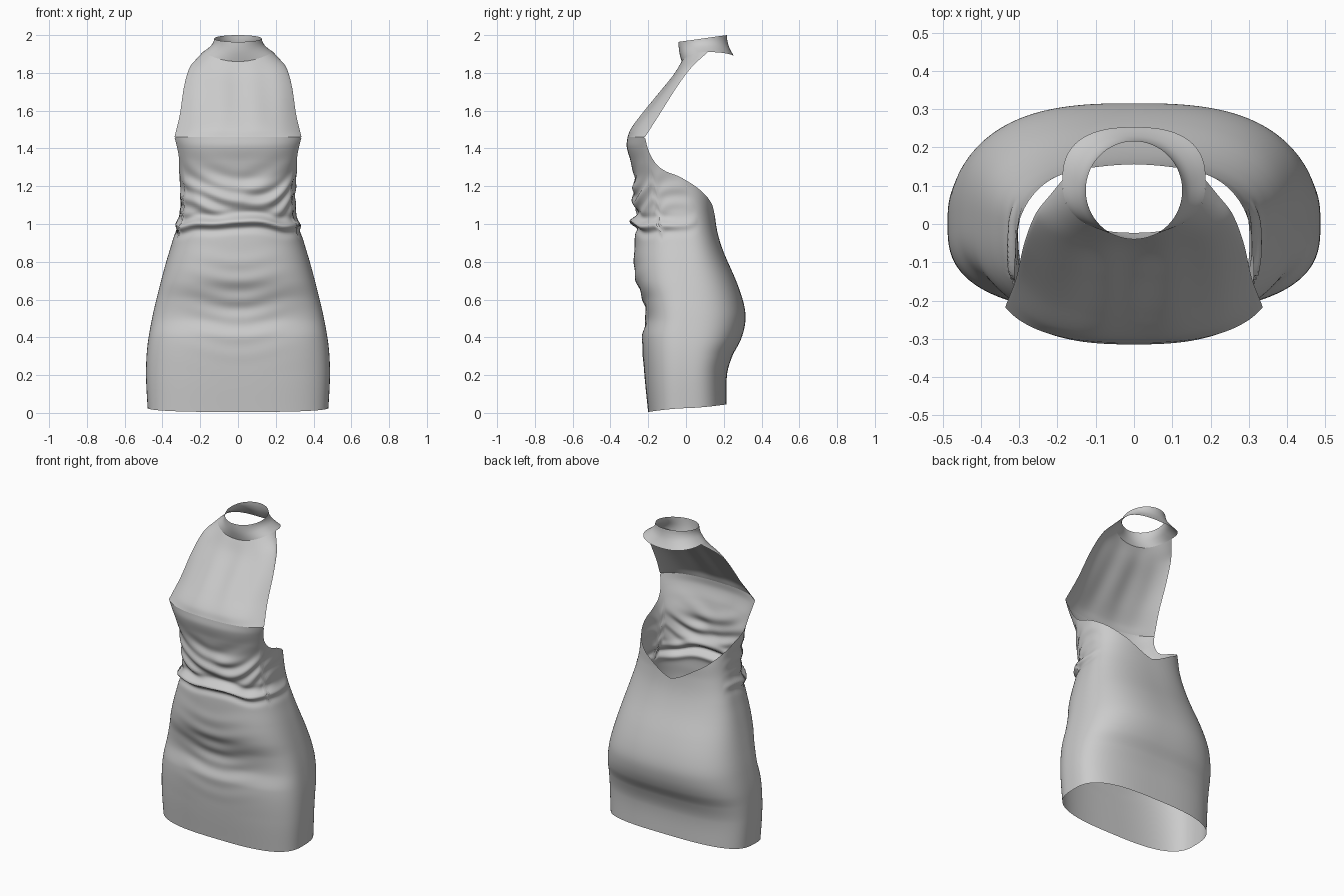
import bpy
from math import sin, cos, pi, radians, exp

if "Cube" in bpy.data.objects:
    bpy.data.objects.remove(bpy.data.objects["Cube"])


def curve(pts):
    """Smooth interpolation through (position, value) pairs."""
    def slope(i):
        a, b = pts[max(i - 1, 0)], pts[min(i + 1, len(pts) - 1)]
        return (b[1] - a[1]) / (b[0] - a[0])

    def f(t):
        t = min(max(t, pts[0][0]), pts[-1][0])
        i = 0
        while i < len(pts) - 2 and t > pts[i + 1][0]:
            i += 1
        (x0, y0), (x1, y1) = pts[i], pts[i + 1]
        h = x1 - x0
        s = (t - x0) / h
        return (y0 * (1 + 2 * s) * (1 - s) ** 2 + y1 * s * s * (3 - 2 * s)
                + h * slope(i) * s * (1 - s) ** 2 - h * slope(i + 1) * s * s * (1 - s))
    return f


def grid_object(name, rows, closed):
    n = len(rows[0])
    verts = [p for r in rows for p in r]
    faces = []
    for j in range(len(rows) - 1):
        for i in range(n if closed else n - 1):
            k = (i + 1) % n
            faces.append((j * n + i, j * n + k, (j + 1) * n + k, (j + 1) * n + i))
    mesh = bpy.data.meshes.new(name)
    mesh.from_pydata(verts, [], faces)
    mesh.polygons.foreach_set("use_smooth", [True] * len(faces))
    ob = bpy.data.objects.new(name, mesh)
    bpy.context.collection.objects.link(ob)
    return ob


def bump(t, centre, width):
    return exp(-((t - centre) / width) ** 2)


def power(v, e):
    return (1 if v >= 0 else -1) * abs(v) ** e


# Body outline by height: half width, front, back, section centre
half_w = curve([(0, .477), (.2, .487), (.35, .48), (.5, .455), (.65, .42), (.8, .38), (.9, .35),
                (1, .322), (1.1, .306), (1.2, .306), (1.3, .317), (1.4, .343), (1.46, .37)])
front_y = curve([(0, -.2), (.2, -.22), (.4, -.232), (.5, -.213), (.6, -.228), (.7, -.265),
                 (.8, -.276), (.9, -.272), (1.05, -.27), (1.15, -.28), (1.25, -.275),
                 (1.33, -.293), (1.41, -.314), (1.46, -.31)])
back_y = curve([(0, .215), (.2, .217), (.3, .245), (.38, .287), (.45, .309), (.52, .315), (.6, .3),
                (.7, .265), (.85, .2), (.95, .168), (1.05, .153), (1.15, .15), (1.3, .12), (1.46, .1)])
mid_y = curve([(0, 0), (.9, 0), (1.1, -.03), (1.3, -.08), (1.46, -.1)])
# Top edge by angle from front centre: bust, armhole, low V back
top_z = curve([(0, 1.46), (30, 1.46), (60, 1.46), (63, 1.45), (69, 1.36), (76, 1.31), (92, 1.26),
               (122, 1.185), (145, 1.125), (157, 1.095), (180, 1.02)])


def body_point(a, z):
    n = 3.0 - .4 * min(z / .8, 1)
    s, c = power(sin(a), 2 / n), power(cos(a), 2 / n)
    yc = mid_y(z)
    depth = (yc - front_y(z)) if c > 0 else (back_y(z) - yc)
    x, y = half_w(z) * s, yc - depth * c
    # Gathered waist roll, blouse folds and lap creases, fading to the back
    facing = max(0, min(1, (cos(a) + .35) / .7))
    sag = .012 * cos(3 * a) + .006 * sin(7 * a)
    d = .03 * bump(z, 1.0 + sag, .018) - .012 * bump(z, .962 + sag, .02)
    d -= .012 * bump(z, 1.045 + sag, .02)
    d += .010 * bump(z, 1.13, .09) * sin(70 * z + 5 * cos(2 * a) + 2 * sin(3 * a))
    d += .005 * bump(z, 1.2, .1) * sin(45 * z - 9 * abs(a))
    lap = bump(x, 0, .2)
    d += .005 * lap * bump(z, .58, .2) * sin(62 * z + 2 * cos(9 * x))
    d *= facing
    return (x + d * sin(a) * .6, y - d * cos(a), z)


COLS, ROWS = 144, 150
rows = []
for j in range(ROWS + 1):
    v = j / ROWS
    row = []
    for i in range(COLS):
        a = -pi + 2 * pi * i / COLS
        hem = .005 + .02 * (1 - cos(a))
        row.append(body_point(a, hem + v * (top_z(abs(a) * 180 / pi) - hem)))
    rows.append(row)
grid_object("skirt_and_bodice", rows, True)


# Collar base ring, flared
RX, CY, N = .187, .115, 2.5


def collar_base(a):
    x, c = RX * power(sin(a), 2 / N), power(cos(a), 2 / N)
    k = (x / RX) ** 2
    return (x, CY - .138 * c, 1.86 + .05 * k if c > 0 else 1.89 + .02 * k)


# Halter front: edge and centre lines from bust to collar
edge_x = curve([(0, .338), (.08, .33), (.3, .308), (.6, .285), (.8, .255), (.92, .215), (1, RX)])
edge_y = curve([(0, -.215), (.3, -.14), (.6, -.045), (.8, .03), (1, CY)])
edge_z = curve([(0, 1.46), (.3, 1.58), (.6, 1.73), (.8, 1.83), (1, 1.91)])
mid_line_y = curve([(0, -.31), (.12, -.292), (.3, -.235), (.6, -.135), (.8, -.067), (1, -.023)])
mid_line_z = curve([(0, 1.46), (.12, 1.505), (.3, 1.58), (.6, 1.70), (.8, 1.785), (1, 1.86)])

rows = []
bottom_a = radians(62)
for j in range(51):
    s = j / 50
    row = []
    for i in range(61):
        t = -1 + i / 30
        u = sin(t * pi / 2)
        k = abs(u) ** (3.4 - .6 * s)

        def sheet(q):
            return (edge_x(q) * u, mid_line_y(q) + (edge_y(q) - mid_line_y(q)) * k,
                    mid_line_z(q) + (edge_z(q) - mid_line_z(q)) * u * u)
        p, p0, p1 = sheet(s), sheet(0), sheet(1)
        lo, hi = body_point(t * bottom_a, 1.46), collar_base(t * pi / 2)
        w0, w1 = (1 - s) ** 4, s ** 4
        p = [p[m] + w0 * (lo[m] - p0[m]) + w1 * (hi[m] - p1[m]) for m in range(3)]
        # soft vertical drape
        p[1] += .004 * sin(pi * s) * cos(11 * u) * (1 - u * u)
        row.append(p)
    rows.append(row)
grid_object("halter_front", rows, False)

# Collar: loft from flared base to round neck opening
pull = curve([(0, 0), (.25, .42), (.5, .75), (.75, .93), (1, 1)])
rows = []
for j in range(17):
    t = j / 16
    row = []
    for i in range(96):
        a = -pi + 2 * pi * i / 96
        b = collar_base(a)
        top = (.126 * sin(a), .088 - .128 * cos(a), 1.982 - .018 * cos(a))
        g = pull(t)
        row.append((b[0] + (top[0] - b[0]) * g, b[1] + (top[1] - b[1]) * g,
                    b[2] + (top[2] - b[2]) * t))
    rows.append(row)
grid_object("collar", rows, True)
